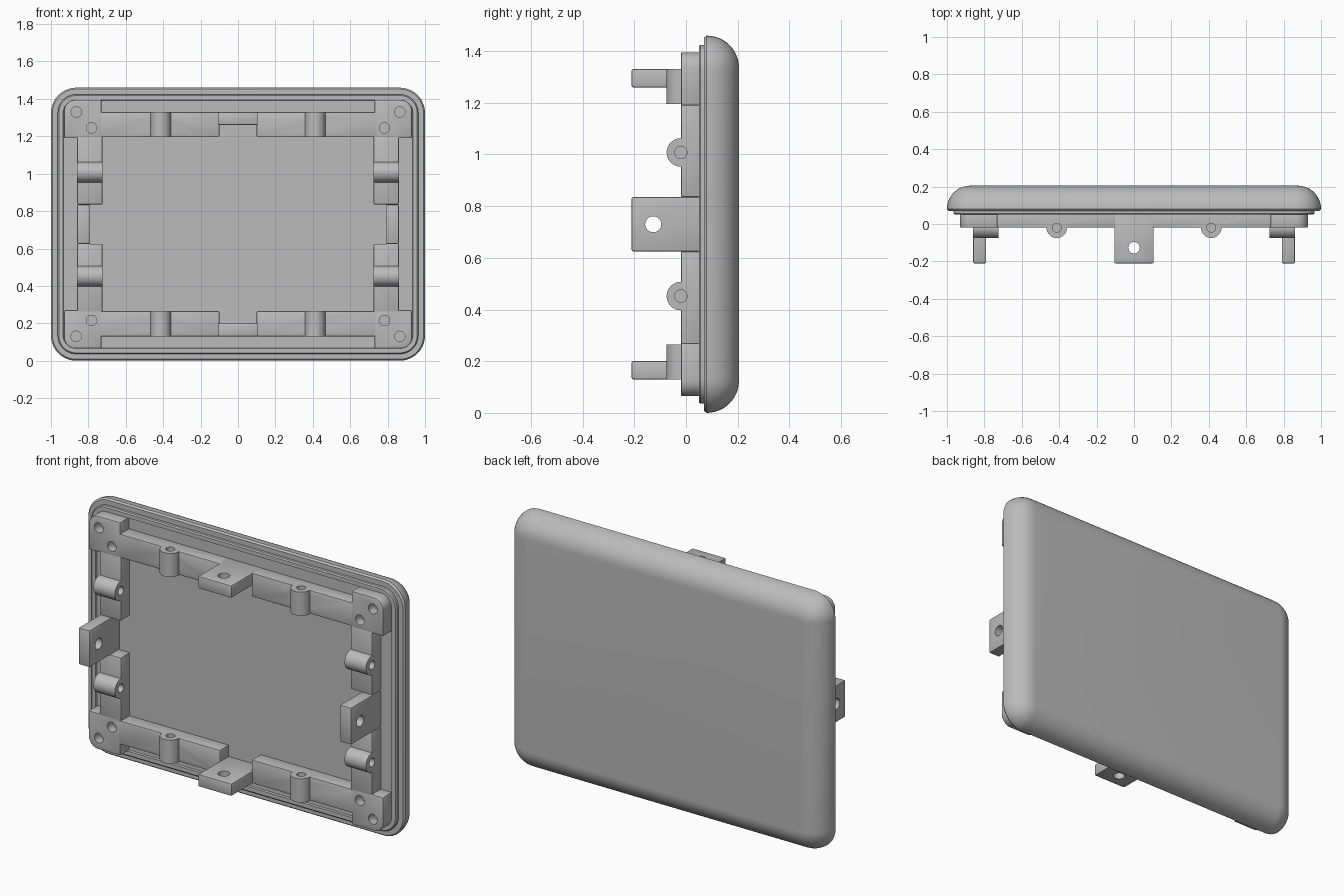
import bpy, bmesh, math
from mathutils import Matrix, Vector

cube = bpy.data.objects.get("Cube")
if cube:
    bpy.data.objects.remove(cube, do_unlink=True)

MID = 0.73            # height of the panel centre
FLOOR, FACE = 0.06, -0.02
TIP = -0.21

grey = bpy.data.materials.new("plain grey")
grey.use_nodes = True
grey.diffuse_color = (0.5, 0.5, 0.5, 1)
grey.node_tree.nodes["Principled BSDF"].inputs["Base Color"].default_value = (0.5, 0.5, 0.5, 1)


def finish(name, bm):
    bmesh.ops.recalc_face_normals(bm, faces=bm.faces)
    mesh = bpy.data.meshes.new(name)
    bm.to_mesh(mesh)
    bm.free()
    mesh.materials.append(grey)
    obj = bpy.data.objects.new(name, mesh)
    bpy.context.collection.objects.link(obj)
    return obj


def smooth(obj):
    bpy.ops.object.select_all(action='DESELECT')
    obj.select_set(True)
    bpy.context.view_layer.objects.active = obj
    bpy.ops.object.shade_smooth_by_angle(angle=math.radians(35))


def block(name, x, y, z, corner=None):
    """Softly bevelled box; corner rounds the vertical-to-face edge on that side."""
    bm = bmesh.new()
    lo, hi = Vector((min(x), min(y), min(z))), Vector((max(x), max(y), max(z)))
    bmesh.ops.create_cube(bm, size=1, matrix=Matrix.Translation((lo + hi) / 2)
                          @ Matrix.Diagonal((*(hi - lo), 1)))
    if corner:
        edge = [e for e in bm.edges if all(
            abs(v.co.x - corner[0]) + abs(v.co.z - corner[1]) < 1e-4 for v in e.verts)]
        bmesh.ops.bevel(bm, geom=edge, offset=0.06, segments=6, profile=0.5, affect='EDGES')
    sharp = [e for e in bm.edges if e.calc_face_angle() > 1]
    bmesh.ops.bevel(bm, geom=sharp, offset=0.006, segments=2, profile=0.5, affect='EDGES')
    return finish(name, bm)


def rod(name, centre, axis, radius, length):
    bm = bmesh.new()
    turn = Vector((0, 0, 1)).rotation_difference(Vector(axis)).to_matrix().to_4x4()
    bmesh.ops.create_cone(bm, cap_ends=True, segments=32, radius1=radius, radius2=radius,
                          depth=length, matrix=Matrix.Translation(centre) @ turn)
    return finish(name, bm)


def drill(obj, holes):
    """Cut round holes and remove the cutters."""
    for centre, axis, radius, length in holes:
        cutter = rod("cutter", centre, axis, radius, length)
        cutter.hide_render = True
        mod = obj.modifiers.new("hole", 'BOOLEAN')
        mod.operation, mod.solver, mod.object = 'DIFFERENCE', 'EXACT', cutter
        bpy.context.view_layer.update()
        mesh = bpy.data.meshes.new_from_object(
            obj.evaluated_get(bpy.context.evaluated_depsgraph_get()))
        obj.modifiers.clear()
        obj.data = mesh
        bpy.data.objects.remove(cutter, do_unlink=True)
    smooth(obj)


# Back shell: stacked rounded rectangles from the inner floor round to the back
def ring(bm, inset, y, steps=10):
    r = max(0.135 - inset, 0.005)
    w, h = 1 - inset - r, MID - inset - r
    verts = []
    for q, (sx, sz) in enumerate([(1, 1), (-1, 1), (-1, -1), (1, -1)]):
        for i in range(steps + 1):
            a = math.pi / 2 * (q + i / steps)
            verts.append(bm.verts.new((sx * w + r * math.cos(a), y, MID + sz * h + r * math.sin(a))))
    return verts


profile = [(0.068, FLOOR), (0.065, 0.05), (0.042, 0.05), (0.036, 0.056), (0.036, 0.07), (0.008, 0.07)]
for i in range(13):
    t = math.pi / 2 * i / 12
    profile.append((0.125 * (1 - math.cos(t)), 0.08 + 0.125 * math.sin(t)))
bm = bmesh.new()
rings = [ring(bm, *p) for p in profile]
for a, b in zip(rings, rings[1:]):
    for i in range(len(a)):
        j = (i + 1) % len(a)
        bm.faces.new((a[i], a[j], b[j], b[i]))
bm.faces.new(rings[0])
bm.faces.new(rings[-1])
smooth(finish("back_shell", bm))

# Frame parts, repeated in each quarter
DEEP = FLOOR + 0.005
for sx, side in ((1, "left"), (-1, "right")):
    for sz, level in ((1, "upper"), (-1, "lower")):
        tag = level + "_" + side

        def zz(*vals):
            return [MID + sz * v for v in vals]

        def xx(*vals):
            return [sx * v for v in vals]

        # Corner block with two screw holes
        corner = block("corner_block_" + tag, xx(0.73, 0.93), (FACE, DEEP), zz(0.46, 0.665),
                       (sx * 0.93, MID + sz * 0.665))
        drill(corner, [((sx * x, FACE, MID + sz * z), (0, 1, 0), 0.028, 0.1)
                       for x, z in ((0.865, 0.6), (0.783, 0.515))])

        # Horizontal rail with its round boss
        cz, bx = MID + sz * 0.5325, sx * 0.413
        holes = [((bx, FACE, cz + d), (0, 0, 1), 0.024, 0.07) for d in (-0.07, 0.07)]
        drill(block("rail_" + tag, xx(0.1, 0.75), (FACE, DEEP), zz(0.465, 0.6)), holes)
        drill(rod("rail_boss_" + tag, (bx, FACE, cz), (0, 0, 1), 0.055, 0.135), holes)

        # Upright with its round boss
        cx, bz = sx * 0.7925, MID + sz * 0.278
        holes = [((cx + d, FACE, bz), (1, 0, 0), 0.024, 0.07) for d in (-0.07, 0.07)]
        drill(block("upright_" + tag, xx(0.725, 0.86), (FACE, DEEP), zz(0.105, 0.48)), holes)
        drill(rod("upright_boss_" + tag, (cx, FACE, bz), (1, 0, 0), 0.055, 0.135), holes)

    # Side tab with a through hole
    tab = block("tab_" + side, (sx * 0.79, sx * 0.86), (TIP, DEEP), (MID - 0.105, MID + 0.105))
    drill(tab, [((sx * 0.82, -0.127, MID), (1, 0, 0), 0.031, 0.2)])

# Top and bottom tabs
for sz, level in ((1, "top"), (-1, "bottom")):
    tab = block("tab_" + level, (-0.105, 0.105), (TIP, DEEP), (MID + sz * 0.53, MID + sz * 0.6))
    drill(tab, [((0, -0.127, MID + sz * 0.56), (0, 0, 1), 0.031, 0.2)])
